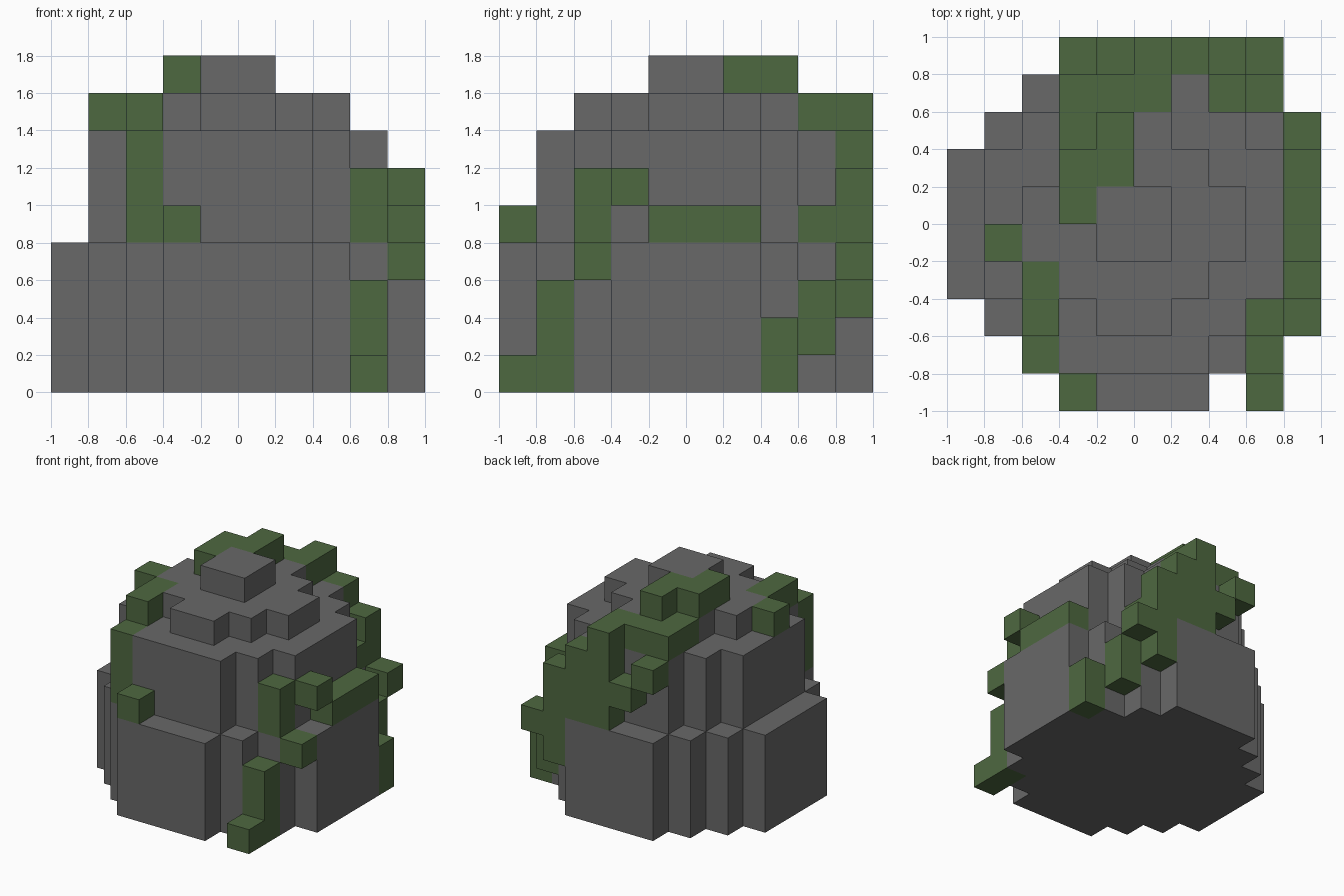
import bpy
import bmesh
from mathutils import Vector

if "Cube" in bpy.data.objects:
    bpy.data.objects.remove(bpy.data.objects["Cube"], do_unlink=True)

U = 0.2  # block size


def make_material(name, rgb):
    mat = bpy.data.materials.new(name)
    mat.use_nodes = True
    mat.diffuse_color = (*rgb, 1)
    bsdf = next(n for n in mat.node_tree.nodes if n.type == 'BSDF_PRINCIPLED')
    bsdf.inputs["Base Color"].default_value = (*rgb, 1)
    return mat


STONE = make_material("stone_grey", (0.138, 0.138, 0.138))
VINE = make_material("vine_green", (0.076, 0.138, 0.051))


def add_object(name, bm, mat):
    bmesh.ops.recalc_face_normals(bm, faces=bm.faces)
    mesh = bpy.data.meshes.new(name)
    bm.to_mesh(mesh)
    bm.free()
    mesh.materials.append(mat)
    obj = bpy.data.objects.new(name, mesh)
    bpy.context.collection.objects.link(obj)
    return obj


def stone_tier(name, half_widths, z0, z1):
    """Stepped disc: half widths of the rows from the front edge to the middle."""
    n = len(half_widths)
    quarter = []
    for row, w in enumerate(half_widths):
        for p in ((w, row - n), (w, row - n + 1)):
            # keep only true corners of the stepped outline
            if len(quarter) > 1 and quarter[-1][0] == quarter[-2][0] == p[0]:
                quarter.pop()
            if not quarter or quarter[-1] != p:
                quarter.append(p)
    quarter.pop()  # point on the middle line
    right = quarter + [(x, -y) for x, y in reversed(quarter)]
    outline = right + [(-x, y) for x, y in reversed(right)]
    bm = bmesh.new()
    face = bm.faces.new([bm.verts.new((x * U, y * U, z0 * U)) for x, y in outline])
    ext = bmesh.ops.extrude_face_region(bm, geom=[face], use_keep_orig=True)
    top = [v for v in ext["geom"] if isinstance(v, bmesh.types.BMVert)]
    bmesh.ops.translate(bm, verts=top, vec=(0, 0, (z1 - z0) * U))
    return add_object(name, bm, STONE)


def vine(name, runs):
    """Skin of block runs; each run is (column, row, level, length along x, y, z)."""
    cells = {(x + i, y + j, z + k) for x, y, z, a, b, c in runs
             for i in range(a) for j in range(b) for k in range(c)}
    bm = bmesh.new()
    for cell in sorted(cells):
        centre = Vector(cell) + Vector((-4.5, -4.5, 0.5))
        for axis in range(3):
            for sign in (-1, 1):
                near = list(cell)
                near[axis] += sign
                if tuple(near) in cells:
                    continue
                n, s, t = Vector(), Vector(), Vector()
                n[axis] = sign * 0.5
                s[(axis + 1) % 3] = 0.5
                t[(axis + 2) % 3] = 0.5 * sign
                corners = (-s - t, s - t, s + t, -s + t)
                bm.faces.new([bm.verts.new((centre + n + c) * U) for c in corners])
    # weld within the vine and merge flat neighbours
    bmesh.ops.remove_doubles(bm, verts=bm.verts, dist=0.001)
    bmesh.ops.dissolve_limit(bm, angle_limit=0.01, verts=bm.verts, edges=bm.edges)
    return add_object(name, bm, VINE)


# Stone mound in four tiers
stone_tier("stone_base", [2, 3, 4, 5, 5], 0, 4)
stone_tier("stone_middle", [2, 3, 4, 4], 4, 7)
stone_tier("stone_shoulder", [1, 2, 3], 7, 8)
stone_tier("stone_cap", [1], 8, 9)

# Vine climbing the front on the right side
vine("right_vine", [(2, 1, 4, 1, 1, 3), (3, 0, 4, 1, 1, 1),
                    (2, 2, 7, 1, 2, 1), (1, 4, 7, 1, 1, 1)])

# Vine winding from the front round the left side
vine("left_vine", [(8, 0, 0, 1, 1, 1), (8, 1, 0, 1, 1, 3), (9, 2, 3, 1, 1, 1),
                   (8, 2, 4, 1, 1, 2), (9, 3, 5, 1, 1, 1), (9, 4, 4, 1, 3, 1)])

# Vine climbing the back from the left corner up to the shoulder
vine("back_vine", [(9, 7, 0, 1, 1, 2), (8, 8, 1, 1, 1, 2), (8, 9, 3, 1, 1, 1),
                   (7, 9, 2, 1, 1, 4), (7, 8, 4, 1, 1, 1), (6, 9, 4, 1, 1, 3),
                   (5, 9, 4, 1, 1, 4), (4, 9, 5, 1, 1, 1), (3, 9, 6, 1, 1, 1),
                   (3, 8, 7, 3, 1, 1), (3, 7, 7, 1, 1, 1)])

# Vine end lying beside the cap
vine("top_vine", [(3, 5, 8, 1, 2, 1), (4, 6, 8, 1, 2, 1)])
